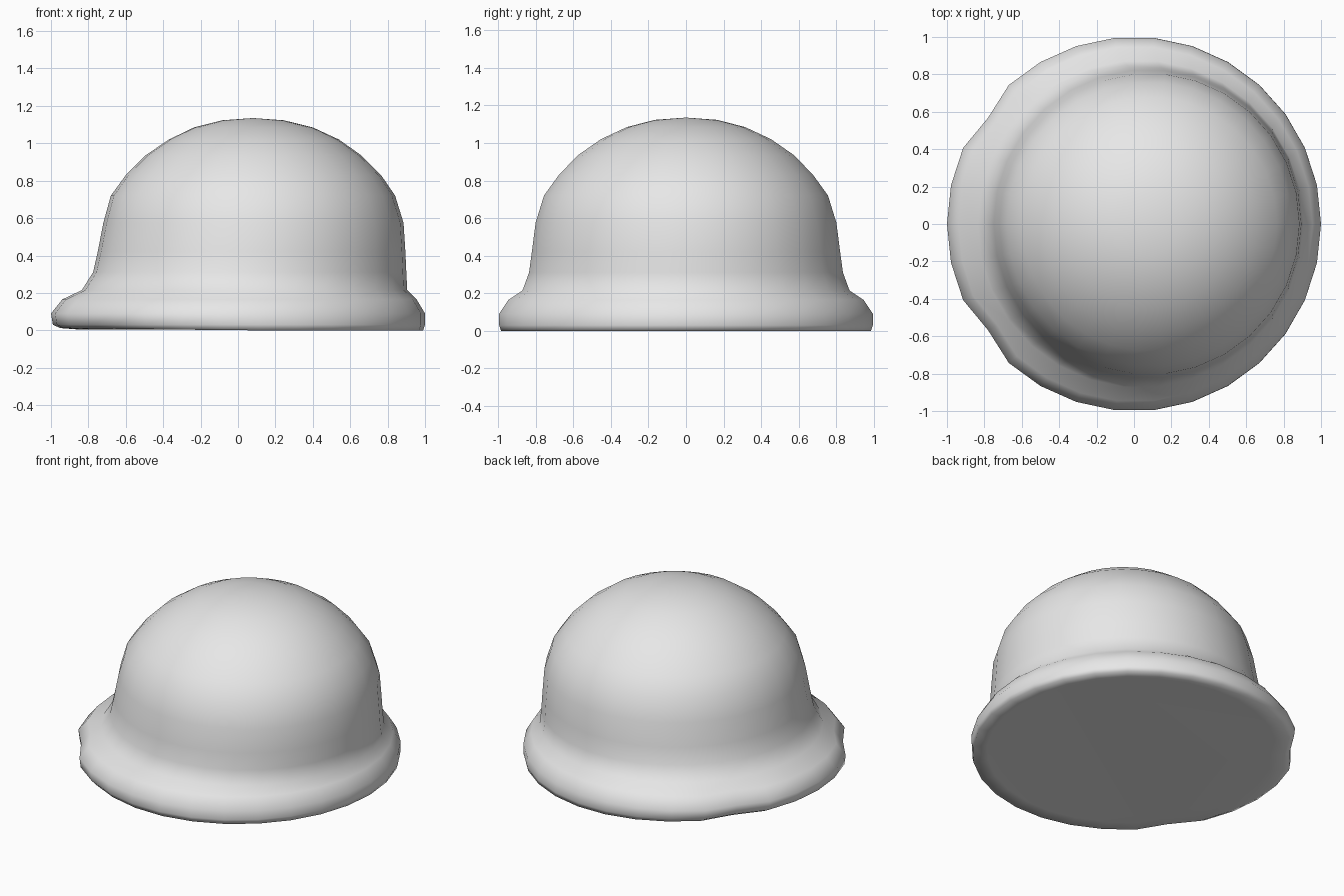
import bpy, bmesh, math

if "Cube" in bpy.data.objects:
    bpy.data.objects.remove(bpy.data.objects["Cube"])

SEG = 30

grey = bpy.data.materials.new("light grey")
grey.diffuse_color = (0.8, 0.8, 0.8, 1)
grey.use_nodes = True
grey.node_tree.nodes["Principled BSDF"].inputs["Base Color"].default_value = grey.diffuse_color

# Rings from base to crown: height, left x, right x, half width in y
RINGS = [
    (0.005, -0.86, 0.90, 0.90),   # flat underside
    (0.0, -0.95, 0.99, 0.99),     # lower brim edge
    (0.03, -0.99, 1.0, 1.0),
    (0.09, -1.0, 1.0, 1.0),       # widest part of the brim
    (0.165, -0.94, 0.955, 0.95),
    (0.215, -0.835, 0.905, 0.875),  # crease between brim and wall
    (0.31, -0.775, 0.9, 0.84),
    (0.42, -0.75, 0.895, 0.825),
    (0.575, -0.72, 0.885, 0.805),
    (0.72, -0.68, 0.84, 0.76),    # dome
    (0.83, -0.60, 0.765, 0.68),
    (0.935, -0.495, 0.66, 0.578),
    (1.02, -0.37, 0.54, 0.455),
    (1.085, -0.235, 0.4, 0.315),
    (1.123, -0.085, 0.245, 0.165),
]

bm = bmesh.new()
rows = []
for i, (z, left, right, half) in enumerate(RINGS):
    row = []
    for s in range(SEG):
        a = 2 * math.pi * s / SEG
        # Slight flattening of the brim at the two left corners
        corner = s in (12, 18) and i < 5
        k = 0.965 if corner else 1.0
        x = (left + right) / 2 + (right - left) / 2 * math.cos(a) * k
        # The lower edge curls up slightly on the left
        lift = 0.012 * max(0, -math.cos(a)) if i == 1 else 0
        row.append(bm.verts.new((x, half * math.sin(a) * k, z + lift)))
    rows.append(row)

for low, high in zip(rows, rows[1:]):
    for s in range(SEG):
        t = (s + 1) % SEG
        bm.faces.new((low[s], low[t], high[t], high[s]))

# Crown fan and underside
top = bm.verts.new((0.08, 0, 1.135))
for s in range(SEG):
    bm.faces.new((rows[-1][s], rows[-1][(s + 1) % SEG], top))
bm.faces.new(rows[0][::-1])

for f in bm.faces:
    f.smooth = True
bmesh.ops.recalc_face_normals(bm, faces=bm.faces)
mesh = bpy.data.meshes.new("domed_cap")
bm.to_mesh(mesh)
bm.free()
mesh.materials.append(grey)
bpy.context.collection.objects.link(bpy.data.objects.new("domed_cap", mesh))
